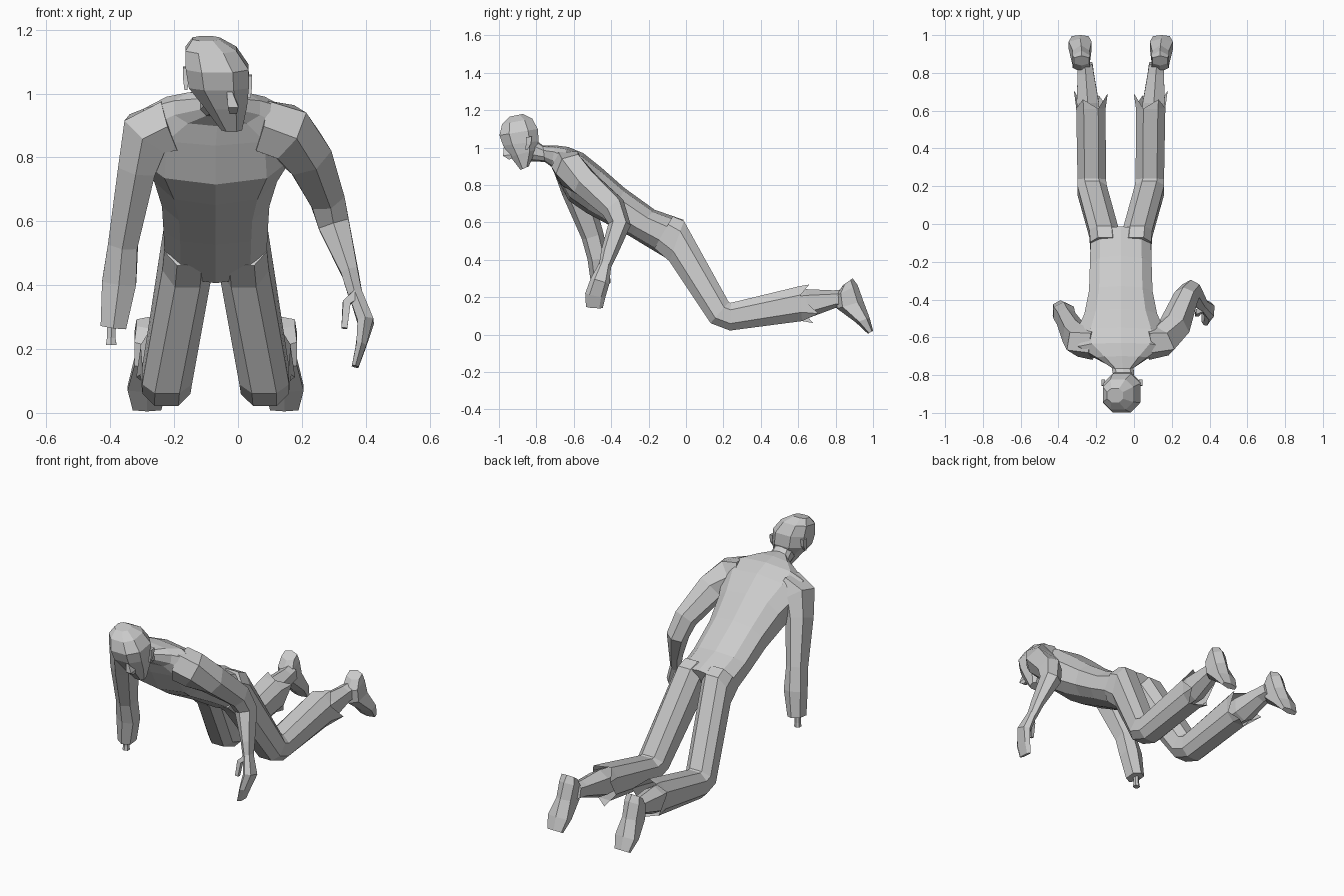
import bpy, bmesh, math
from mathutils import Vector

MID = -0.07  # body's own centre line


def section(c, u, v, n, p=0.8):
    """n-sided rounded-box ring about c with half axes u and v."""
    pts = []
    for i in range(n):
        a = 2 * math.pi * (i + 0.5) / n
        s, k = math.sin(a), math.cos(a)
        pts.append(c + u * math.copysign(abs(k) ** p, k) + v * math.copysign(abs(s) ** p, s))
    return pts


def loft(name, rings, cap_start=True, cap_end=True):
    bm = bmesh.new()
    vs = [[bm.verts.new(p) for p in r] for r in rings]
    n = len(vs[0])
    for a, b in zip(vs, vs[1:]):
        for i in range(n):
            j = (i + 1) % n
            bm.faces.new((a[i], a[j], b[j], b[i]))
    if cap_start:
        bm.faces.new(vs[0][::-1])
    if cap_end:
        bm.faces.new(vs[-1])
    bmesh.ops.recalc_face_normals(bm, faces=bm.faces)
    me = bpy.data.meshes.new(name)
    bm.to_mesh(me)
    bm.free()
    ob = bpy.data.objects.new(name, me)
    bpy.context.collection.objects.link(ob)
    return ob


def side_rings(rows, n):
    """rows: centre x, half width, front y, front z, back y, back z."""
    out = []
    for x, w, fy, fz, by, bz in rows:
        f, b = Vector((x, fy, fz)), Vector((x, by, bz))
        out.append(section((f + b) / 2, Vector((w, 0, 0)), (b - f) / 2 * 1.04, n))
    return out


def limb(name, rows, n=6):
    """rows: x, y, z, radius across, radius along y; rings follow the path."""
    pts = [Vector(r[:3]) for r in rows]
    rings = []
    for i, r in enumerate(rows):
        t = (pts[min(i + 1, len(pts) - 1)] - pts[max(i - 1, 0)]).normalized()
        v = Vector((0, 1, 0))
        v = (v - t * v.dot(t)).normalized()
        rings.append(section(pts[i], t.cross(v) * r[3], v * r[4], n))
    return loft(name, rings)


def mirrored(ob):
    ob.location.x = MID
    m = ob.modifiers.new("Mirror", 'MIRROR')
    m.use_axis[0] = True
    return ob


# Torso and neck
loft("torso", side_rings([
    (-.07, .165, -.10, .41, -.015, .61),
    (-.07, .17, -.30, .53, -.17, .665),
    (-.07, .175, -.41, .59, -.33, .78),
    (-.07, .20, -.53, .655, -.45, .885),
    (-.07, .245, -.625, .72, -.55, .965),
    (-.07, .235, -.69, .84, -.63, 1.0),
    (-.065, .14, -.72, .90, -.70, 1.01),
    (-.06, .06, -.755, .925, -.765, 1.01),
    (-.05, .055, -.85, .93, -.82, 1.05)], 10))

# Head, bowed and tilted
loft("head", side_rings([
    (-.10, .045, -.945, 1.165, -.87, 1.18),
    (-.085, .085, -.985, 1.125, -.82, 1.155),
    (-.065, .105, -1.0, 1.065, -.79, 1.10),
    (-.06, .10, -.98, 1.01, -.785, 1.035),
    (-.04, .073, -.94, .95, -.80, .99),
    (-.02, .035, -.885, .88, -.84, .90)], 8))
loft("nose", side_rings([
    (-.03, .008, -.975, 1.02, -.955, 1.02),
    (-.015, .022, -.985, .955, -.92, .965),
    (-.015, .015, -.95, .935, -.92, .945)], 4))
for side, x, z in (("left", .035, 1.02), ("right", -.163, 1.045)):
    loft(side + "_ear", side_rings([
        (x, .012, -.86, z + .035, -.82, z + .04),
        (x, .012, -.86, z, -.825, z),
        (x, .006, -.86, z - .035, -.845, z - .03)], 4))

# Trouser legs: thigh, bent knee, torn cuff
leg = side_rings([
    (-.082, .084, -.17, .46, -.07, .635),
    (-.088, .084, -.09, .39, -.01, .61),
    (-.152, .083, .13, .06, .23, .175),
    (-.154, .08, .235, .02, .24, .172),
    (-.158, .083, .62, .07, .61, .262)], 8)
mid = sum(leg[-1], Vector()) / 8
tips = []
for i, p in enumerate(leg[-1]):
    spike = (.08, .0, .05, -.01, .09, .0, .06, .01)[i]
    q = mid + (p - mid) * (1 + spike * 1.8)
    q.y += spike
    tips.append(q)
mirrored(loft("trouser_leg", leg + [tips], True, False))

# Bare shins
mirrored(loft("shin", side_rings([
    (-.165, .055, .50, .09, .50, .22),
    (-.175, .066, .65, .09, .64, .24),
    (-.185, .048, .80, .145, .79, .235),
    (-.19, .045, .86, .15, .84, .24)], 6)))

# Feet on their toes
mirrored(loft("foot", side_rings([
    (-.208, .045, .84, .265, .89, .30),
    (-.208, .052, .805, .21, .915, .265),
    (-.21, .05, .81, .14, .945, .18),
    (-.215, .068, .91, .065, .98, .09),
    (-.215, .05, .973, .005, 1.0, .02)], 6)))

# Arm with the elbow bent back
limb("bent_arm", [
    (.07, -.63, .90, .09, .09),
    (.15, -.62, .88, .095, .085),
    (.215, -.54, .81, .08, .08),
    (.275, -.39, .68, .06, .07),
    (.30, -.355, .59, .055, .06),
    (.35, -.41, .44, .03, .045),
    (.37, -.435, .36, .024, .032)])
limb("hand", [
    (.366, -.43, .38, .024, .032),
    (.40, -.46, .285, .028, .052),
    (.385, -.485, .21, .018, .055),
    (.367, -.49, .145, .012, .045)])
limb("thumb", [
    (.37, -.45, .37, .02, .02),
    (.34, -.465, .345, .016, .018),
    (.333, -.48, .265, .012, .014)], 4)

# Hanging arm with a bone stump
limb("hanging_arm", [
    (-.21, -.63, .90, .09, .09),
    (-.285, -.62, .875, .09, .085),
    (-.315, -.585, .77, .066, .08),
    (-.36, -.50, .53, .052, .06),
    (-.372, -.47, .41, .06, .057),
    (-.39, -.455, .27, .045, .052)])
limb("bone_stump", [
    (-.395, -.455, .30, .015, .015),
    (-.397, -.453, .235, .015, .015),
    (-.397, -.453, .212, .019, .019)])
